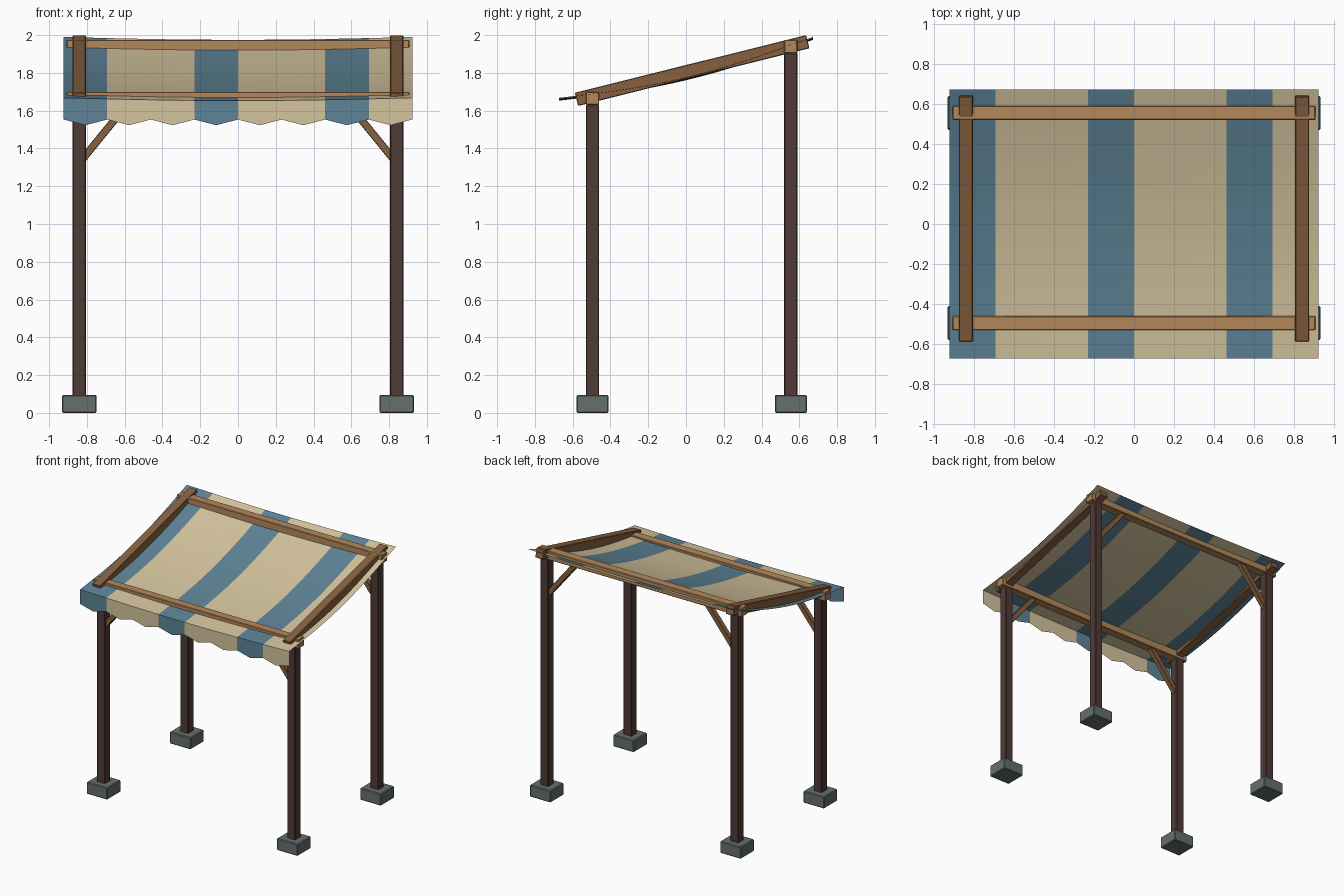
import bpy, bmesh, math
from mathutils import Vector

if "Cube" in bpy.data.objects:
    bpy.data.objects.remove(bpy.data.objects["Cube"], do_unlink=True)


def make_material(name, rgb):
    linear = [((c / 255 + 0.055) / 1.055) ** 2.4 for c in rgb] + [1]
    mat = bpy.data.materials.new(name)
    mat.use_nodes = True
    mat.diffuse_color = linear
    bsdf = next(n for n in mat.node_tree.nodes if n.type == 'BSDF_PRINCIPLED')
    bsdf.inputs["Base Color"].default_value = linear
    return mat


dark_wood = make_material("dark wood", (80, 59, 54))
mid_wood = make_material("brown wood", (136, 97, 64))
light_wood = make_material("light wood", (180, 137, 91))
stone = make_material("grey stone", (100, 112, 110))
cream = make_material("cream canvas", (213, 197, 158))
blue = make_material("blue canvas", (94, 132, 151))


def add_object(name, bm, mats):
    mesh = bpy.data.meshes.new(name)
    bm.to_mesh(mesh)
    bm.free()
    for mat in mats:
        mesh.materials.append(mat)
    obj = bpy.data.objects.new(name, mesh)
    bpy.context.collection.objects.link(obj)
    return obj


def box(name, low, high, mat, bevel=0.004):
    """Bevelled box between two opposite corners."""
    low, high = Vector(low), Vector(high)
    bm = bmesh.new()
    bmesh.ops.create_cube(bm, size=1)
    size = high - low
    for v in bm.verts:
        v.co = Vector(a * b for a, b in zip(v.co, size))
    obj = add_object(name, bm, [mat])
    obj.location = (low + high) / 2
    mod = obj.modifiers.new("edge", 'BEVEL')
    mod.width = bevel
    mod.segments = 1
    return obj


POST_X, HALF = 0.84, 0.035
ROWS = {"front": (-0.495, 1.63), "back": (0.555, 1.905)}
SIDES = {"left": 1, "right": -1}

for row, (y, top) in ROWS.items():
    # Cross beam resting on the posts
    box(row + "_beam", (-0.907, y - HALF, top), (0.907, y + HALF, top + 0.07), light_wood)
    for side, s in SIDES.items():
        x = s * POST_X
        name = row + "_" + side
        # Stone footing and post
        box(name + "_footing", (x - 0.092, y - 0.085, 0), (x + 0.092, y + 0.085, 0.095), stone, 0.006)
        box(name + "_post", (x - HALF, y - HALF, 0.09), (x + HALF, y + HALF, top), dark_wood)
        # Diagonal knee brace from post to beam
        start = Vector((s * 0.822, y, top - 0.285))
        end = Vector((s * 0.577, y, top + 0.015))
        length = (end - start).length
        brace = box(name + "_brace", (-0.02, -0.02, -length / 2), (0.02, 0.02, length / 2), mid_wood, 0.003)
        brace.location = (start + end) / 2
        brace.rotation_euler.y = math.atan2(end.x - start.x, end.z - start.z)

# Sloping side rails
for side, s in SIDES.items():
    rail = box(side + "_rail", (-HALF, -0.631, -0.036), (HALF, 0.631, 0.036), mid_wood)
    rail.location = (s * POST_X, 0.0325, 1.8125)
    rail.rotation_euler.x = math.radians(14)

# Striped canvas
WIDTH, DEPTH, STRIPES = 0.923, 0.672, 8
COLS, RUNS = STRIPES * 4, 20


def canvas_point(u, v):
    """Point on the sagging canvas, u across and v from front to back."""
    sag = 0.053 * math.sin(math.pi * v) + 0.015 * math.sin(math.pi * u)
    return Vector((WIDTH * (2 * u - 1), DEPTH * (2 * v - 1), 1.668 + 0.322 * v - sag))


def striped_sheet(name, point, cols, rows):
    bm = bmesh.new()
    grid = [[bm.verts.new(point(i / cols, j / rows)) for i in range(cols + 1)]
            for j in range(rows + 1)]
    for j in range(rows):
        for i in range(cols):
            face = bm.faces.new((grid[j][i], grid[j][i + 1], grid[j + 1][i + 1], grid[j + 1][i]))
            stripe = i * STRIPES // cols
            face.material_index = 1 if stripe % 3 == 0 else 0
    return add_object(name, bm, [cream, blue])


def valance_point(u, v):
    """Point on the hanging front strip with a pointed wavy hem."""
    top = canvas_point(u, 0)
    phase = (u * STRIPES) % 1
    hem = 1.553 - 0.03 * (1 - abs(2 * phase - 1))
    return Vector((top.x, top.y, hem + (top.z - hem) * v))


striped_sheet("canopy", canvas_point, COLS, RUNS)
striped_sheet("valance", valance_point, COLS, 1)
